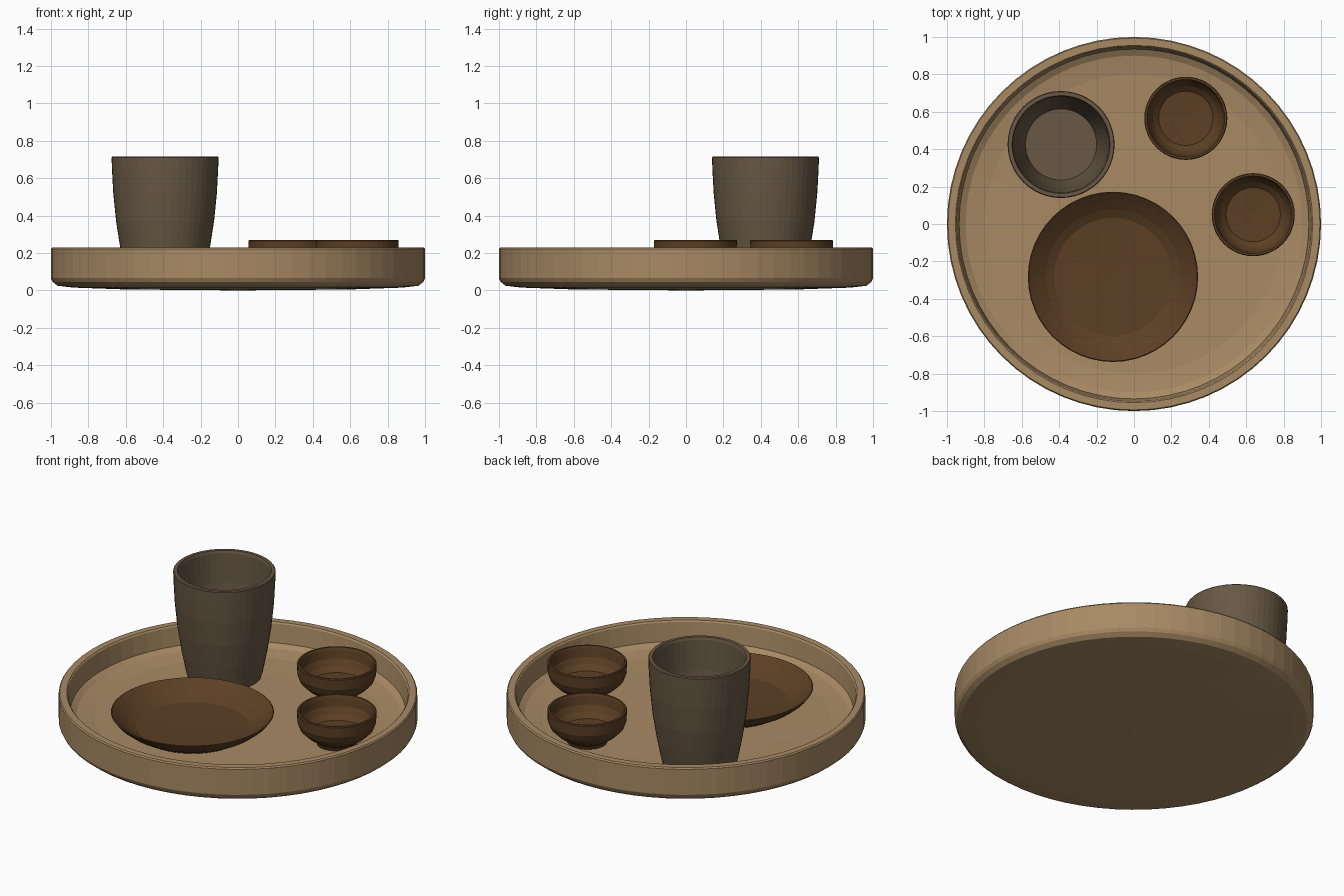
import bpy, bmesh, math


def material(name, rgb):
    m = bpy.data.materials.new(name)
    m.diffuse_color = (*rgb, 1)
    return m


def lathe(name, profile, mat, centre=(0, 0), sides=48):
    """Revolve an (r, z) profile about a vertical axis; r = 0 ends become poles."""
    bm = bmesh.new()
    rings = []
    for r, z in profile:
        if r == 0:
            rings.append([bm.verts.new((0, 0, z))] * sides)
        else:
            rings.append([bm.verts.new((r * math.cos(2 * math.pi * i / sides),
                                        r * math.sin(2 * math.pi * i / sides), z))
                          for i in range(sides)])
    for a, b in zip(rings, rings[1:]):
        for i in range(sides):
            j = (i + 1) % sides
            bm.faces.new(list(dict.fromkeys((a[i], a[j], b[j], b[i]))))
    bmesh.ops.recalc_face_normals(bm, faces=bm.faces)
    mesh = bpy.data.meshes.new(name)
    bm.to_mesh(mesh)
    bm.free()
    mesh.materials.append(mat)
    obj = bpy.data.objects.new(name, mesh)
    obj.location = (*centre, 0)
    bpy.context.collection.objects.link(obj)
    return obj


tan = material("tan wood", (0.392, 0.254, 0.127))
grey_brown = material("grey brown clay", (0.138, 0.098, 0.058))
dark_brown = material("dark brown wood", (0.107, 0.050, 0.0176))

# Round tray: shallow domed base, upright lip, gently dished floor
lathe("tray", [(0, 0), (0.6, 0.005), (0.88, 0.015), (0.965, 0.025), (0.99, 0.045),
               (1.0, 0.065), (1.0, 0.222), (0.994, 0.23), (0.955, 0.23), (0.948, 0.222),
               (0.935, 0.11), (0.90, 0.09), (0.80, 0.075), (0.6, 0.07), (0, 0.07)],
      tan, sides=64)

# Tall tapered cup
lathe("cup", [(0, 0.068), (0.205, 0.068), (0.215, 0.10), (0.24, 0.23), (0.262, 0.37),
              (0.277, 0.52), (0.284, 0.65), (0.286, 0.71), (0.282, 0.715), (0.262, 0.715),
              (0.257, 0.70), (0.25, 0.52), (0.235, 0.37), (0.212, 0.22), (0.19, 0.11),
              (0, 0.11)], grey_brown, (-0.39, 0.425))

# Wide shallow dish
lathe("dish", [(0, 0.068), (0.28, 0.068), (0.31, 0.075), (0.38, 0.115), (0.43, 0.155),
               (0.455, 0.187), (0.45, 0.19), (0.41, 0.158), (0.36, 0.122), (0.315, 0.10),
               (0, 0.095)], dark_brown, (-0.1125, -0.2825))

# Two small footed bowls
for i, c in enumerate([(0.277, 0.565), (0.6375, 0.05)], 1):
    lathe(f"small_bowl_{i}",
          [(0, 0.068), (0.11, 0.068), (0.12, 0.095), (0.165, 0.125), (0.205, 0.165),
           (0.22, 0.205), (0.222, 0.265), (0.218, 0.27), (0.208, 0.27), (0.203, 0.255),
           (0.195, 0.205), (0.175, 0.17), (0.145, 0.142), (0, 0.138)], dark_brown, c)
